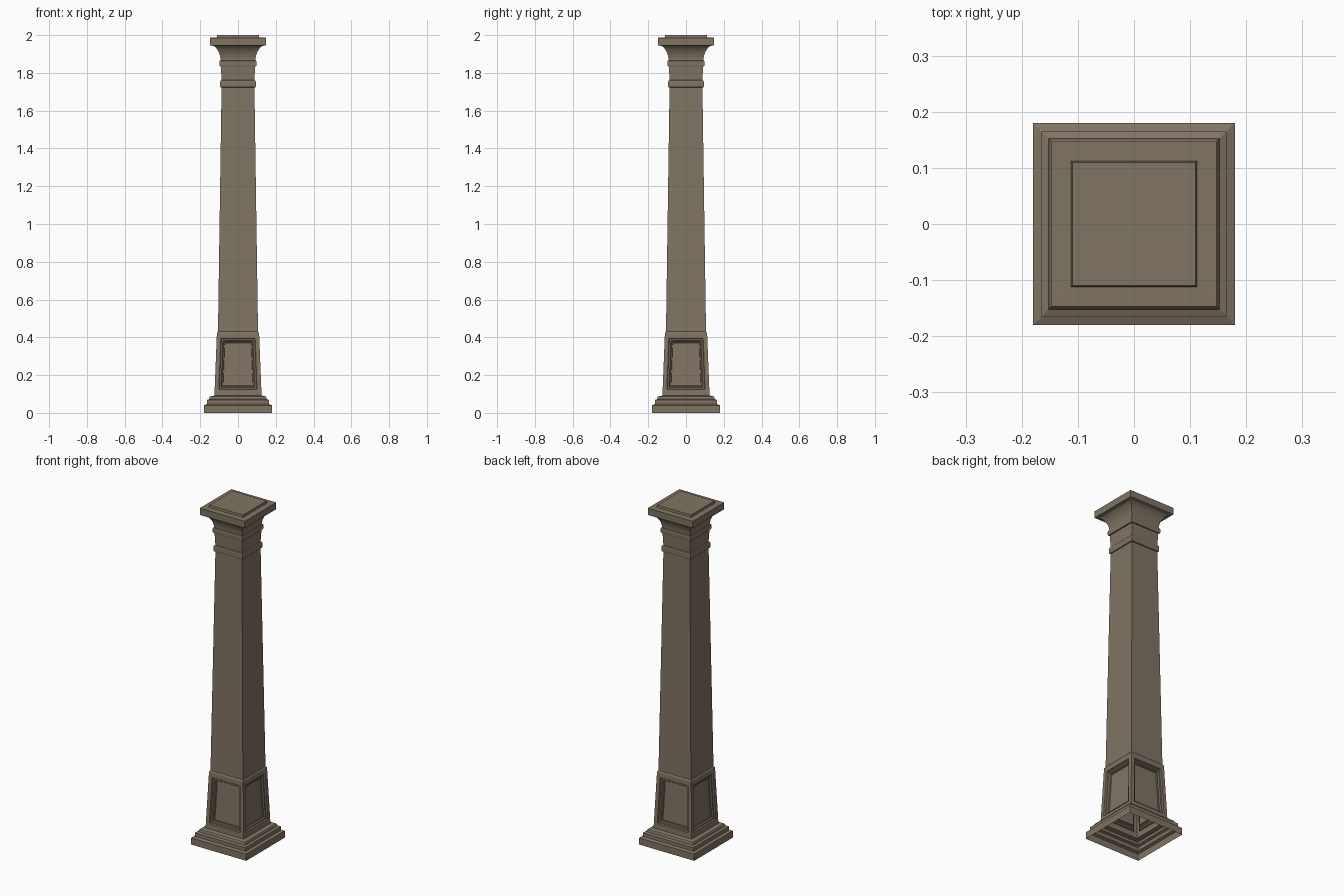
import bpy, bmesh

if "Cube" in bpy.data.objects:
    bpy.data.objects.remove(bpy.data.objects["Cube"])

stone = bpy.data.materials.new("taupe stone")
stone.diffuse_color = (0.22, 0.177, 0.126, 1)
stone.use_nodes = True
stone.node_tree.nodes["Principled BSDF"].inputs["Base Color"].default_value = stone.diffuse_color


def loft(bm, profile, cap=False):
    """Square tube through (half width, height) points; returns faces per segment."""
    rings = [[bm.verts.new((sx * h, sy * h, z))
              for sx, sy in ((-1, -1), (1, -1), (1, 1), (-1, 1))] for h, z in profile]
    segments = []
    for lo, hi in zip(rings, rings[1:]):
        segments.append([bm.faces.new((lo[i], lo[(i + 1) % 4], hi[(i + 1) % 4], hi[i]))
                         for i in range(4)])
    if cap:
        bm.faces.new(rings[-1])
    return segments


def finish(bm, name):
    bm.normal_update()
    me = bpy.data.meshes.new(name)
    bm.to_mesh(me)
    bm.free()
    me.materials.append(stone)
    ob = bpy.data.objects.new(name, me)
    bpy.context.collection.objects.link(ob)


# stepped base, open underneath
bm = bmesh.new()
loft(bm, [(0.18, 0), (0.18, 0.04), (0.165, 0.046), (0.165, 0.068), (0.152, 0.073),
          (0.15, 0.083), (0.147, 0.087), (0.125, 0.092)])
finish(bm, "base")

# pedestal with a stepped recessed panel on each face
bm = bmesh.new()
seg = loft(bm, [(0.125, 0.092), (0.1245, 0.102), (0.112, 0.416), (0.111, 0.424), (0.106, 0.43)])
bm.normal_update()
panels = seg[1]
for thick, depth in ((0.022, 0), (0.003, -0.008), (0.008, 0), (0.004, -0.007),
                     (0.005, 0), (0.002, -0.005)):
    bmesh.ops.inset_individual(bm, faces=panels, thickness=thick, depth=depth,
                               use_even_offset=True)
finish(bm, "pedestal")

# tapering shaft with neck band
bm = bmesh.new()
loft(bm, [(0.106, 0.43), (0.087, 1.722), (0.092, 1.724), (0.094, 1.729), (0.094, 1.753),
          (0.092, 1.759), (0.087, 1.762), (0.0905, 1.834)])
finish(bm, "shaft")

# capital: collar band, flared cove, abacus and top slab
bm = bmesh.new()
loft(bm, [(0.0905, 1.834), (0.096, 1.835), (0.098, 1.840), (0.098, 1.858), (0.096, 1.864),
          (0.092, 1.865), (0.093, 1.88), (0.097, 1.897), (0.104, 1.914), (0.114, 1.93),
          (0.127, 1.942), (0.147, 1.946), (0.147, 1.986), (0.112, 1.987), (0.11, 2.0)], cap=True)
finish(bm, "capital")
